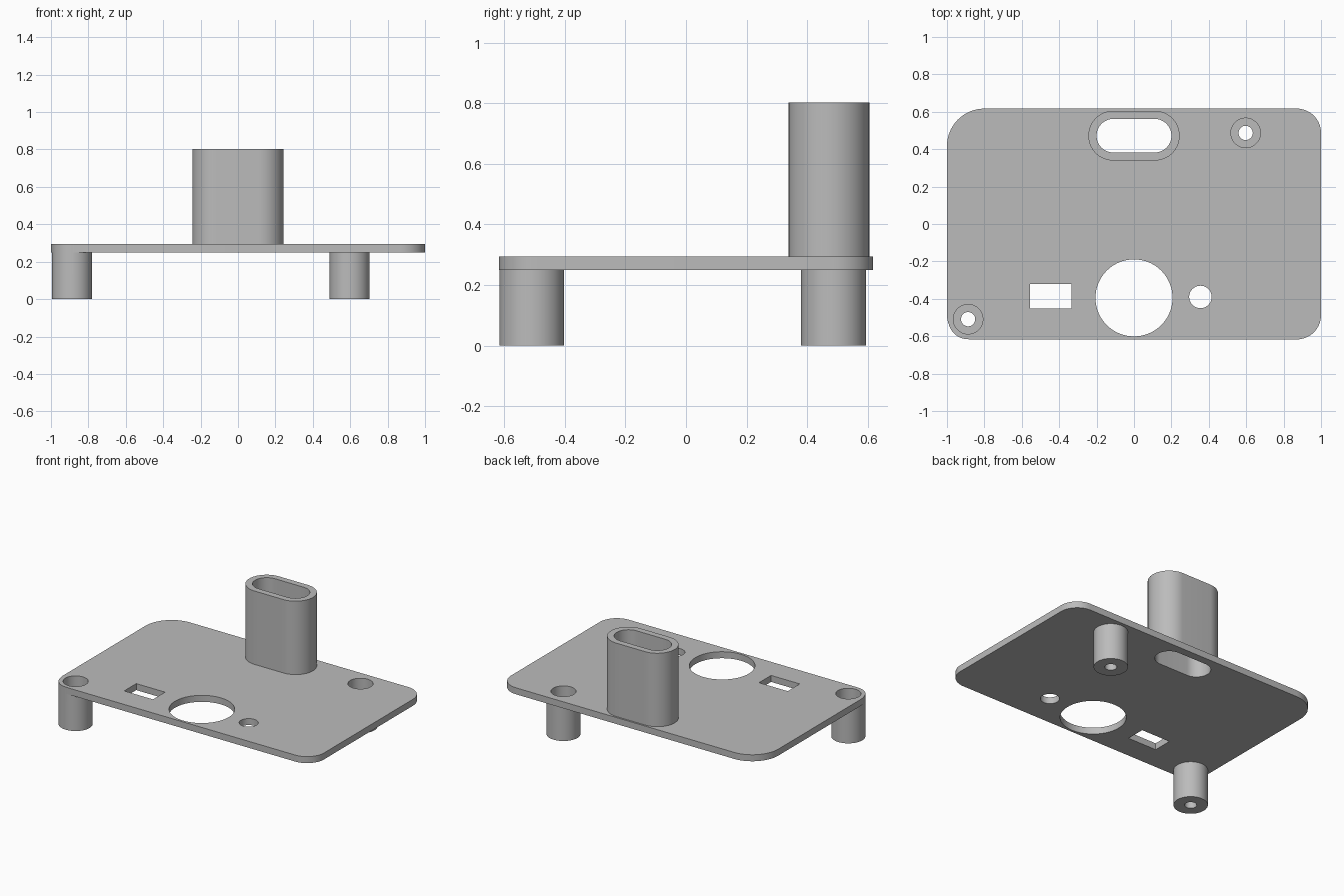
import bpy, bmesh, math
from mathutils import Vector

if "Cube" in bpy.data.objects:
    bpy.data.objects.remove(bpy.data.objects["Cube"], do_unlink=True)

grey = bpy.data.materials.new("plain grey")
grey.use_nodes = True
grey.diffuse_color = (0.5, 0.5, 0.5, 1)
grey.node_tree.nodes["Principled BSDF"].inputs["Base Color"].default_value = (0.5, 0.5, 0.5, 1)

HALF_Y = 0.617
PLATE_LOW, PLATE_TOP = 0.25, 0.295
POSTS = {"left": (0.597, 0.487), "right": (-0.887, -0.509)}


def arc(cx, cy, r, start, end, steps):
    """Points along an arc, angles in degrees."""
    angles = [math.radians(start + (end - start) * i / steps) for i in range(steps + 1)]
    return [(cx + r * math.cos(a), cy + r * math.sin(a)) for a in angles]


def circle(cx, cy, r):
    return arc(cx, cy, r, 0, 360, 64)[:-1]


def slot(cy, half_length, r):
    c = half_length - r
    return arc(c, cy, r, -90, 90, 32) + arc(-c, cy, r, 90, 270, 32)


def prism(name, outline, low, high):
    """Extrude a flat outline from one height to another."""
    bm = bmesh.new()
    face = bm.faces.new([bm.verts.new((x, y, low)) for x, y in outline])
    top = bmesh.ops.extrude_face_region(bm, geom=[face])["geom"]
    bmesh.ops.translate(bm, vec=Vector((0, 0, high - low)),
                        verts=[v for v in top if isinstance(v, bmesh.types.BMVert)])
    bmesh.ops.recalc_face_normals(bm, faces=bm.faces)
    mesh = bpy.data.meshes.new(name)
    bm.to_mesh(mesh)
    bm.free()
    mesh.materials.append(grey)
    obj = bpy.data.objects.new(name, mesh)
    bpy.context.collection.objects.link(obj)
    return obj


def combine(body, tool, operation):
    """Apply a boolean and remove its tool."""
    bpy.context.view_layer.objects.active = body
    mod = body.modifiers.new(operation, "BOOLEAN")
    mod.operation, mod.object, mod.solver = operation, tool, "EXACT"
    bpy.ops.object.modifier_apply(modifier=mod.name)
    bpy.data.objects.remove(tool, do_unlink=True)


# Plate with one larger rounded corner
outline = []
for i, (sx, sy, r) in enumerate([(1, 1, 0.13), (-1, 1, 0.2), (-1, -1, 0.13), (1, -1, 0.13)]):
    outline += arc(sx * (1 - r), sy * (HALF_Y - r), r, i * 90, i * 90 + 90, 16)
body = prism("mounting_plate", outline, PLATE_LOW, PLATE_TOP)

# Slotted tube and two posts
combine(body, prism("tube", slot(0.472, 0.244, 0.133), PLATE_LOW + 0.01, 0.803), "UNION")
for side, (x, y) in POSTS.items():
    combine(body, prism(side + "_post", circle(x, y, 0.107), 0, PLATE_TOP), "UNION")

# Openings through the plate and tube
rectangle = [(-0.555, -0.452), (-0.335, -0.452), (-0.335, -0.32), (-0.555, -0.32)]
openings = [slot(0.472, 0.2, 0.09), circle(0, -0.395, 0.206),
            circle(0.355, -0.39, 0.06), rectangle]
for hole in openings:
    combine(body, prism("cutter", hole, -0.1, 1), "DIFFERENCE")

# Screw holes with deep counterbores
for x, y in POSTS.values():
    combine(body, prism("cutter", circle(x, y, 0.038), -0.1, 0.5), "DIFFERENCE")
    combine(body, prism("cutter", circle(x, y, 0.079), 0.045, 0.5), "DIFFERENCE")

bpy.ops.object.select_all(action="DESELECT")
body.select_set(True)
bpy.context.view_layer.objects.active = body
bpy.ops.object.shade_smooth_by_angle(angle=math.radians(30))
